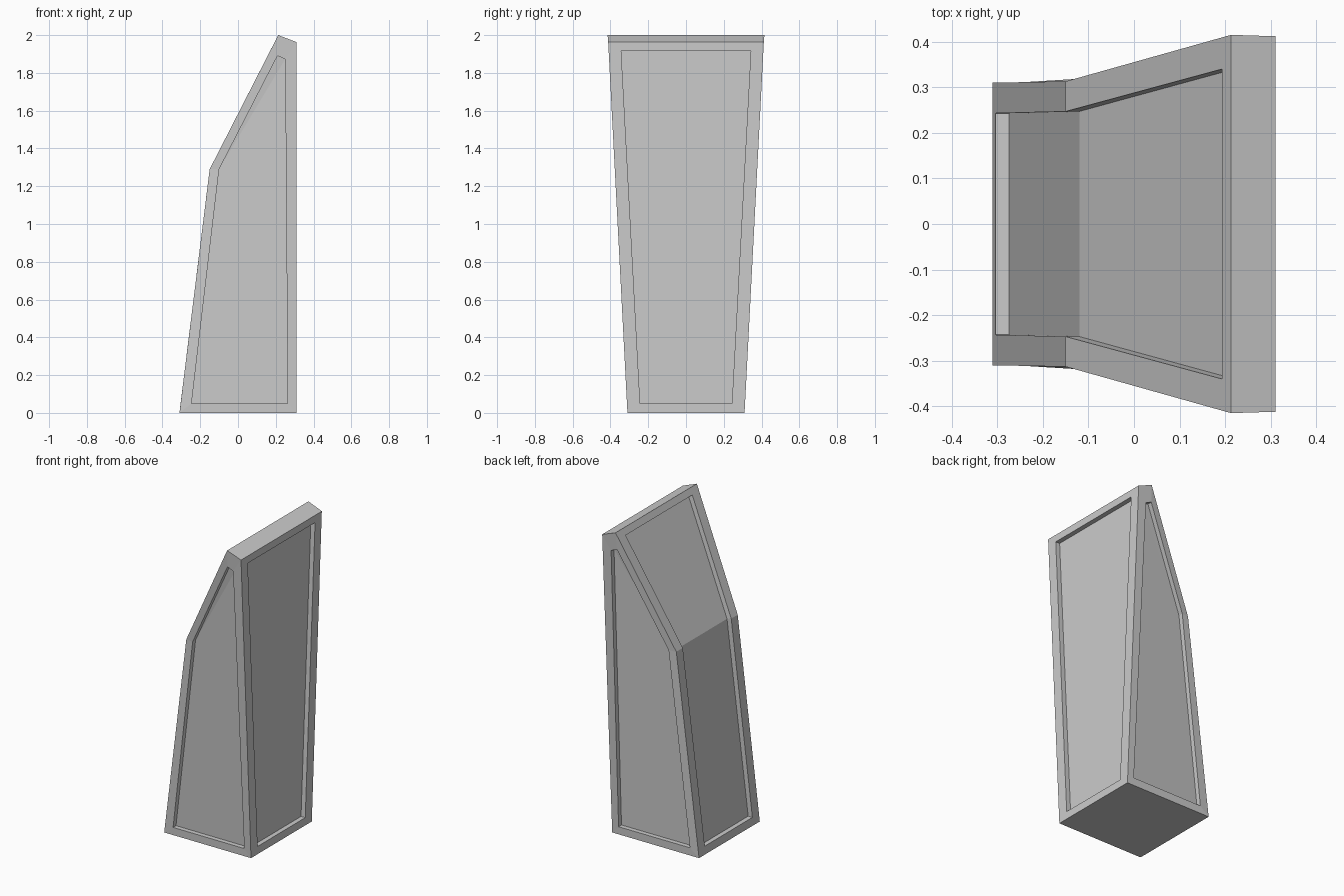
import bpy, bmesh
from mathutils import Vector

if "Cube" in bpy.data.objects:
    bpy.data.objects.remove(bpy.data.objects["Cube"])

bm = bmesh.new()

def v(p):
    return bm.verts.new(p)

def mirror_y(points):
    return [(x, -y, z) for x, y, z in points]

def recessed_panel(outer, inner, offsets, floors):
    """Flat rim from outer to inner loop, step inward, then floor faces."""
    a = [v(p) for p in outer]
    b = [v(p) for p in inner]
    c = [v(Vector(p) + Vector(o)) for p, o in zip(inner, offsets)]
    n = len(a)
    for i in range(n):
        j = (i + 1) % n
        bm.faces.new((a[i], a[j], b[j], b[i]))
        bm.faces.new((b[i], b[j], c[j], c[i]))
    for f in floors:
        bm.faces.new([c[i] for i in f])

# Outer side outline: rear foot, front foot, front top, crest, bend
side = [(-.31, -.31, 0), (.31, -.31, 0), (.31, -.412, 1.963),
        (.213, -.415, 2), (-.15, -.313, 1.29)]
side_in = [(-.246, -.311, .05), (.263, -.312, .05), (.25, -.407, 1.873),
           (.209, -.406, 1.89), (-.10, -.32, 1.29)]
other = mirror_y(side)

# Side panels
for flip in (False, True):
    o, i, d = side, side_in, .03
    if flip:
        o, i, d = mirror_y(o), mirror_y(i), -.03
    recessed_panel(o, i, [(0, d, 0)] * 5, [(0, 1, 2, 4), (2, 3, 4)])

# Tall flat panel on +x
recessed_panel([side[1], other[1], other[2], side[2]],
               [(.31, -.243, .05), (.31, .243, .05),
                (.31, .343, 1.916), (.31, -.343, 1.916)],
               [(-.03, 0, 0)] * 4, [(0, 1, 2, 3)])

# Bent panel on -x, running over the lower and sloping faces
half = [(-.304, -.243, .05), (-.15, -.247, 1.29), (.193, -.34, 1.961)]
step = [(.03, 0, 0), (.03, 0, -.009), (.027, 0, -.014)]
recessed_panel([side[0], side[4], side[3], other[3], other[4], other[0]],
               half + mirror_y(half)[::-1], step + step[::-1],
               [(0, 1, 4, 5), (1, 2, 3, 4)])

# Base and top cap
for i, j in ((0, 1), (2, 3)):
    bm.faces.new([v(p) for p in (side[i], side[j], other[j], other[i])])

bmesh.ops.remove_doubles(bm, verts=bm.verts, dist=.0005)
bmesh.ops.recalc_face_normals(bm, faces=bm.faces)
mesh = bpy.data.meshes.new("panelled_pillar")
bm.to_mesh(mesh)
bm.free()
obj = bpy.data.objects.new("panelled_pillar", mesh)
bpy.context.collection.objects.link(obj)
